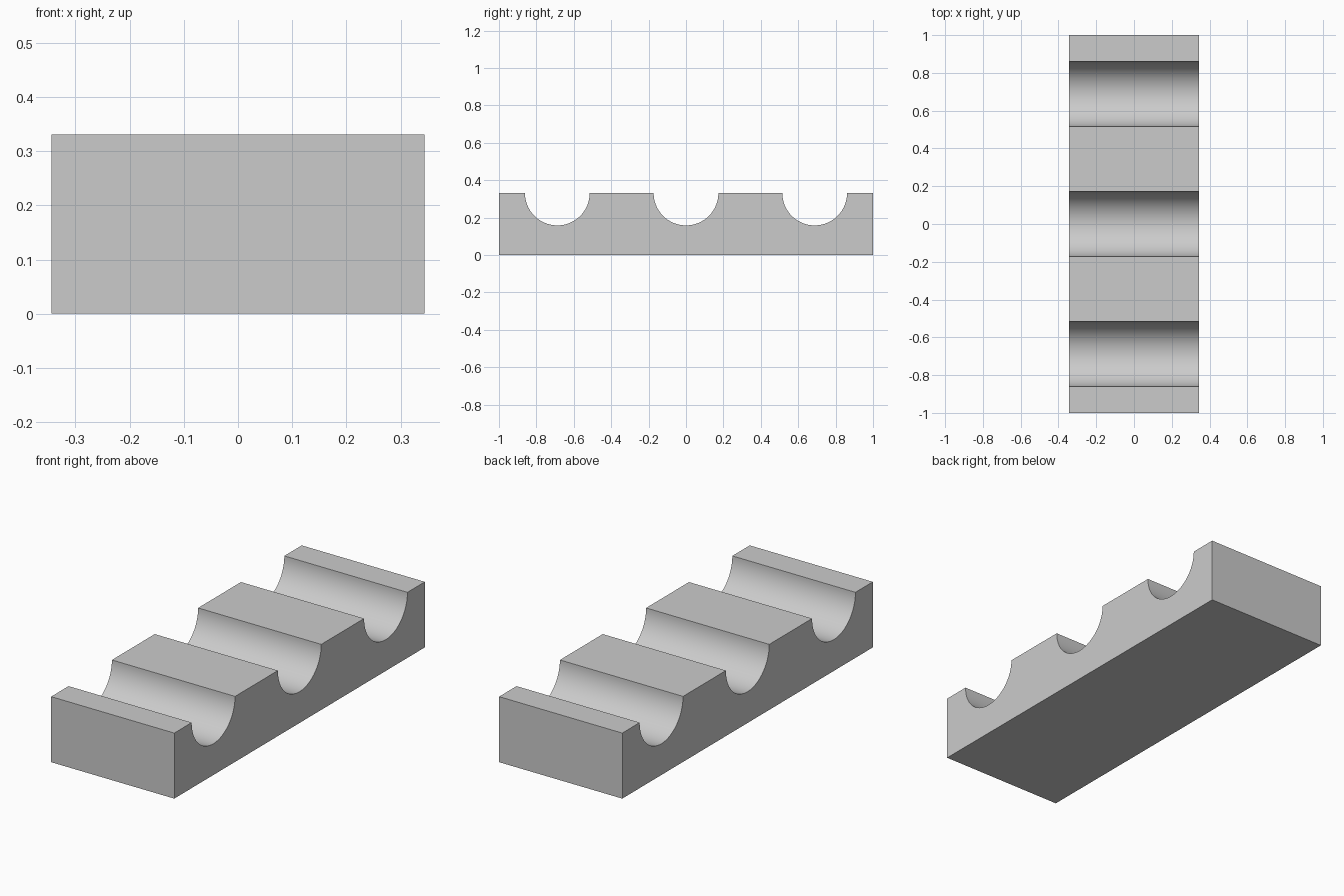
import bpy
import bmesh
from math import pi, sin, cos, radians

cube = bpy.data.objects.get("Cube")
if cube:
    bpy.data.objects.remove(cube, do_unlink=True)

HALF_WIDTH, HALF_LENGTH, HEIGHT = 0.344, 1.0, 0.331
GROOVE_RADIUS, GROOVE_SPACING, SEGMENTS = 0.173, 0.688, 48

# Plain grey material
grey = bpy.data.materials.new("plain grey")
grey.use_nodes = True
colour = (0.6, 0.6, 0.6, 1)
grey.diffuse_color = colour
grey.node_tree.nodes["Principled BSDF"].inputs["Base Color"].default_value = colour

# Side profile: a bar with three half-round grooves in its top
profile = [(HALF_LENGTH, 0), (HALF_LENGTH, HEIGHT)]
for i in (1, 0, -1):
    for s in range(SEGMENTS + 1):
        a = pi * s / SEGMENTS
        profile.append((i * GROOVE_SPACING + GROOVE_RADIUS * cos(a),
                        HEIGHT - GROOVE_RADIUS * sin(a)))
profile += [(-HALF_LENGTH, HEIGHT), (-HALF_LENGTH, 0)]

# Extrude the profile across the width
bm = bmesh.new()
side = bm.faces.new([bm.verts.new((-HALF_WIDTH, y, z)) for y, z in profile])
extruded = bmesh.ops.extrude_face_region(bm, geom=[side], use_keep_orig=True)
moved = [v for v in extruded["geom"] if isinstance(v, bmesh.types.BMVert)]
bmesh.ops.translate(bm, verts=moved, vec=(2 * HALF_WIDTH, 0, 0))
bmesh.ops.recalc_face_normals(bm, faces=bm.faces)
mesh = bpy.data.meshes.new("grooved_block")
bm.to_mesh(mesh)
bm.free()
mesh.materials.append(grey)

block = bpy.data.objects.new("grooved_block", mesh)
bpy.context.collection.objects.link(block)

# Smooth grooves, sharp corners
bpy.ops.object.select_all(action="DESELECT")
block.select_set(True)
bpy.context.view_layer.objects.active = block
bpy.ops.object.shade_smooth_by_angle(angle=radians(30))
